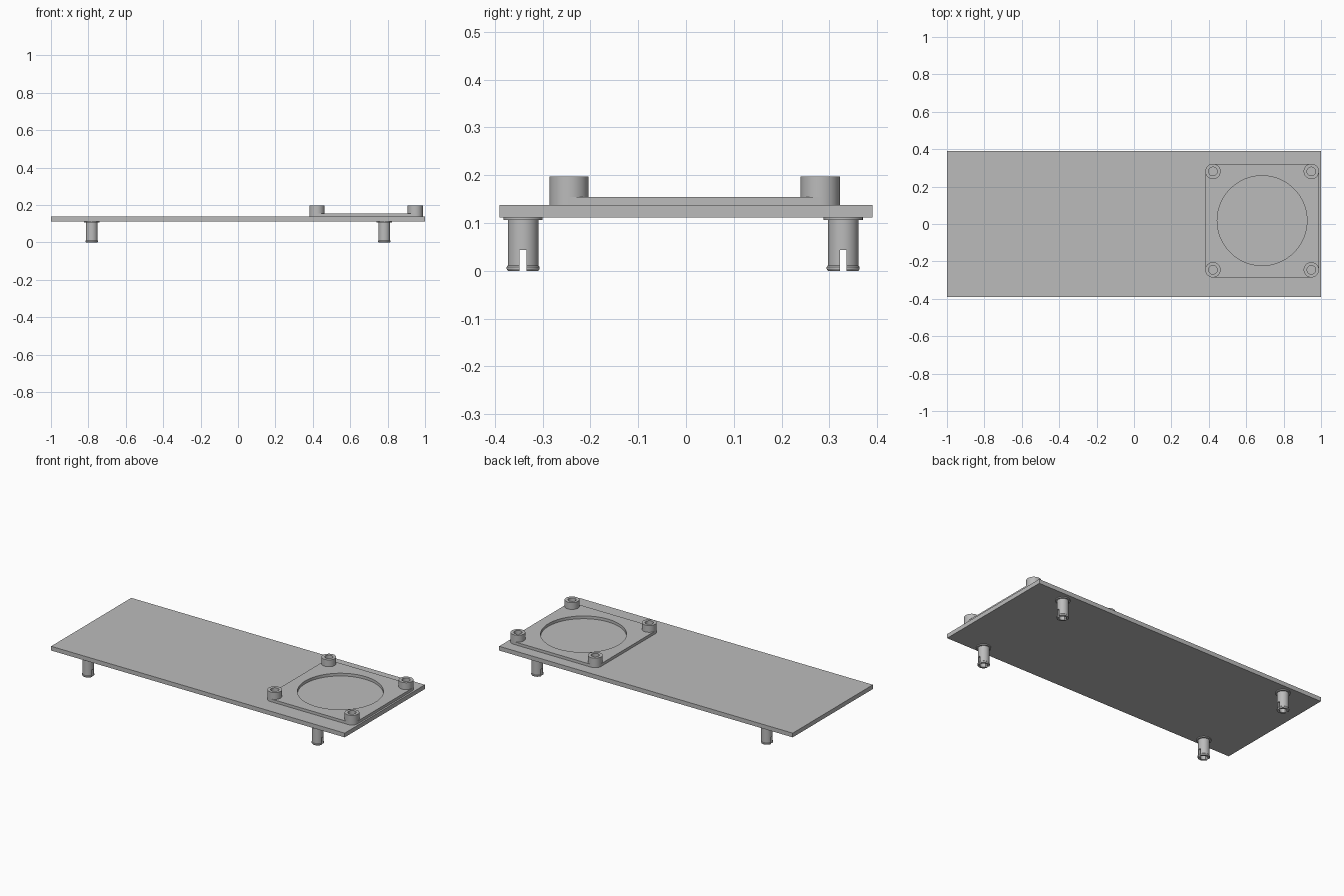
import bpy, bmesh, math
from mathutils import Vector

cube = bpy.data.objects.get("Cube")
if cube:
    bpy.data.objects.remove(cube, do_unlink=True)

GREY = (0.5, 0.5, 0.5, 1.0)
mat = bpy.data.materials.new("plain grey")
mat.use_nodes = True
mat.diffuse_color = GREY
mat.node_tree.nodes["Principled BSDF"].inputs["Base Color"].default_value = GREY


def finish(name, bm):
    bmesh.ops.recalc_face_normals(bm, faces=bm.faces)
    mesh = bpy.data.meshes.new(name)
    bm.to_mesh(mesh)
    bm.free()
    mesh.materials.append(mat)
    obj = bpy.data.objects.new(name, mesh)
    bpy.context.collection.objects.link(obj)
    return obj


def box(name, low, high, corner=0.0):
    low, high = Vector(low), Vector(high)
    bm = bmesh.new()
    bmesh.ops.create_cube(bm, size=1)
    for v in bm.verts:
        v.co = (low + high) / 2 + v.co * (high - low)
    if corner:
        upright = [e for e in bm.edges if abs(e.verts[0].co.z - e.verts[1].co.z) > 0.001]
        bmesh.ops.bevel(bm, geom=upright, offset=corner, segments=10,
                        profile=0.5, affect='EDGES')
    return finish(name, bm)


def cylinder(name, x, y, z0, z1, radius, sides):
    bm = bmesh.new()
    bmesh.ops.create_cone(bm, cap_ends=True, segments=sides, radius1=radius,
                          radius2=radius, depth=z1 - z0)
    bmesh.ops.translate(bm, verts=bm.verts, vec=(x, y, (z0 + z1) / 2))
    return finish(name, bm)


def lathe(name, x, y, profile, sides=40):
    # Revolve a closed (radius, height) outline around an upright axis
    bm = bmesh.new()
    rings = []
    for i in range(sides):
        a = math.tau * i / sides
        rings.append([bm.verts.new((x + r * math.cos(a), y + r * math.sin(a), z))
                      for r, z in profile])
    n = len(profile)
    for i in range(sides):
        a, b = rings[i], rings[(i + 1) % sides]
        for j in range(n):
            k = (j + 1) % n
            bm.faces.new((a[j], b[j], b[k], a[k]))
    bmesh.ops.remove_doubles(bm, verts=bm.verts, dist=1e-5)
    return finish(name, bm)


def activate(obj):
    bpy.ops.object.select_all(action='DESELECT')
    obj.select_set(True)
    bpy.context.view_layer.objects.active = obj


def cut(obj, cutter):
    cutter.hide_render = True
    mod = obj.modifiers.new("cut", 'BOOLEAN')
    mod.operation = 'DIFFERENCE'
    mod.solver = 'EXACT'
    mod.object = cutter
    activate(obj)
    bpy.ops.object.modifier_apply(modifier=mod.name)
    bpy.data.objects.remove(cutter, do_unlink=True)


def smooth(obj):
    activate(obj)
    bpy.ops.object.shade_smooth_by_angle(angle=math.radians(30))


BOTTOM, TOP, FRAME_TOP, BOSS_TOP = 0.112, 0.138, 0.155, 0.197
CX, CY, SPACING = 0.685, 0.018, 0.263
BOSS_R, BORE_R = 0.041, 0.023
corners = [("front_right", -1, -1), ("front_left", 1, -1),
           ("back_right", -1, 1), ("back_left", 1, 1)]

# Base plate
box("base_plate", (-1, -0.39, BOTTOM), (1, 0.39, TOP))

# Raised square frame with a round opening and bored corners
half = SPACING + BOSS_R
frame = box("raised_frame", (CX - half, CY - half, TOP),
            (CX + half, CY + half, FRAME_TOP), BOSS_R)
cut(frame, cylinder("opening_cutter", CX, CY, TOP - 0.01, FRAME_TOP + 0.01, 0.24, 96))
for name, sx, sy in corners:
    cut(frame, cylinder("bore_cutter", CX + sx * SPACING, CY + sy * SPACING,
                        TOP - 0.01, FRAME_TOP + 0.01, BORE_R, 40))
smooth(frame)

# Hollow corner bosses
for name, sx, sy in corners:
    boss = lathe("boss_" + name, CX + sx * SPACING, CY + sy * SPACING,
                 [(BORE_R, TOP), (BOSS_R, TOP), (BOSS_R, BOSS_TOP), (BORE_R, BOSS_TOP)])
    smooth(boss)

# Slotted snap-in legs with a top flange and a rounded bottom lip
leg_profile = [(0, BOTTOM), (0.041, BOTTOM), (0.041, 0.106), (0.032, 0.106),
               (0.032, 0.011), (0.0345, 0.008), (0.0345, 0.004), (0.032, 0),
               (0.02, 0), (0.02, 0.06), (0, 0.06)]
for name, sx, sy in corners:
    x, y = sx * 0.782, sy * 0.335 - 0.006
    leg = lathe("leg_" + name, x, y, leg_profile)
    cut(leg, box("slot_cutter", (x - 0.06, y - 0.007, -0.02), (x + 0.06, y + 0.007, 0.044)))
    smooth(leg)
